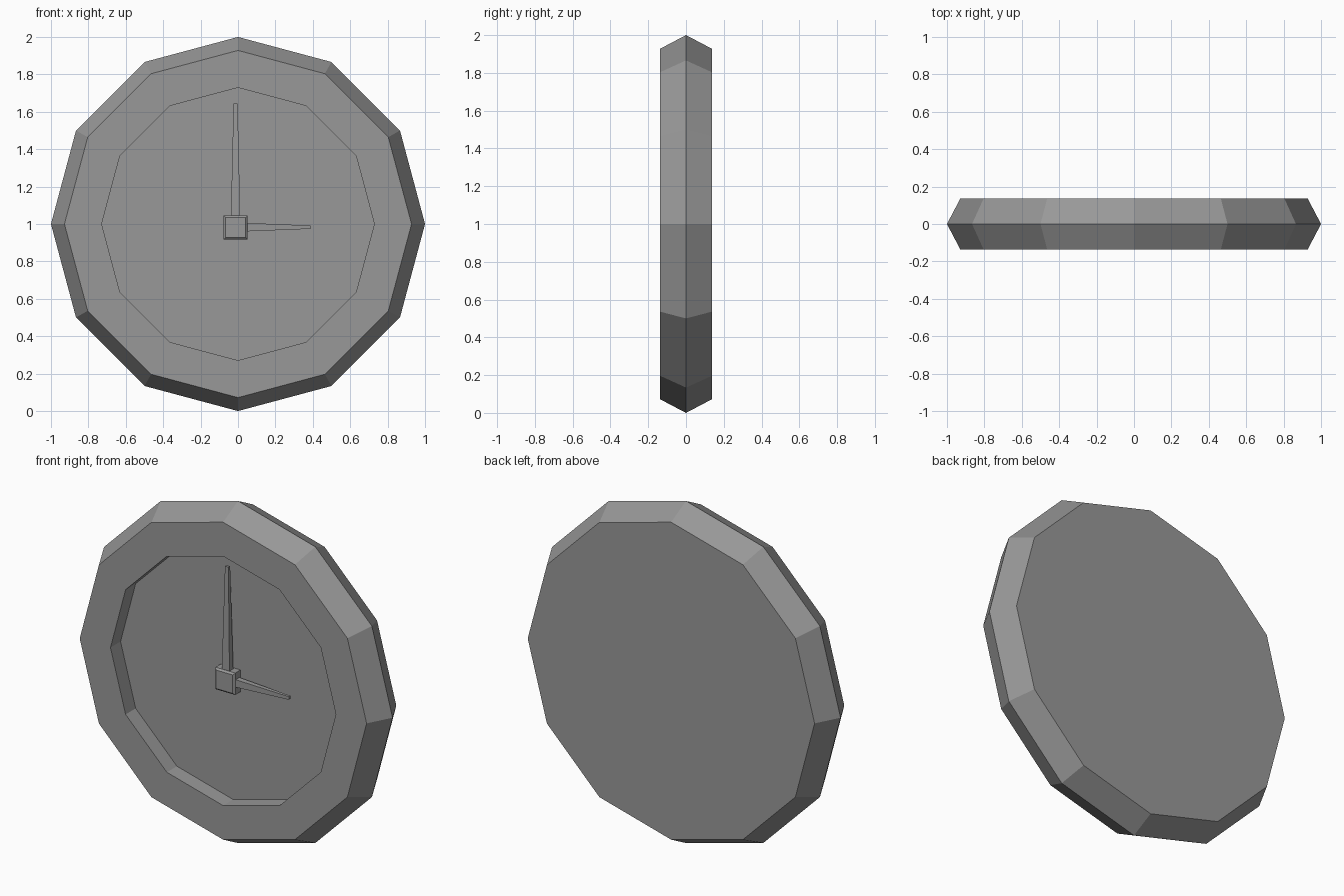
import bpy, bmesh
from math import cos, sin, pi

if "Cube" in bpy.data.objects:
    bpy.data.objects.remove(bpy.data.objects["Cube"])

grey = bpy.data.materials.new("dark_grey")
grey.diffuse_color = (0.315, 0.315, 0.315, 1)
grey.use_nodes = True
grey.node_tree.nodes["Principled BSDF"].inputs["Base Color"].default_value = grey.diffuse_color


def loft(name, rings):
    """Skin a list of equal-length point rings and cap both ends."""
    bm = bmesh.new()
    vs = [[bm.verts.new(p) for p in r] for r in rings]
    n = len(vs[0])
    for a, b in zip(vs, vs[1:]):
        for i in range(n):
            j = (i + 1) % n
            bm.faces.new((a[i], a[j], b[j], b[i]))
    bm.faces.new(vs[0])
    bm.faces.new(vs[-1])
    bmesh.ops.recalc_face_normals(bm, faces=bm.faces)
    me = bpy.data.meshes.new(name)
    bm.to_mesh(me)
    bm.free()
    me.materials.append(grey)
    ob = bpy.data.objects.new(name, me)
    bpy.context.collection.objects.link(ob)
    return ob


def circle(r, y):
    return [(r * cos(i * pi / 6), y, 1 + r * sin(i * pi / 6)) for i in range(12)]


def square(h, y, cx=-0.013, cz=0.981):
    return [(cx + sx * h, y, cz + sz * h) for sx, sz in ((-1, -1), (1, -1), (1, 1), (-1, 1))]


# Twelve-sided case with ridged rim and recessed dial
loft("clock_case", [circle(0.928, 0.137), circle(1.0, 0), circle(0.928, -0.137),
                    circle(0.729, -0.137), circle(0.729, -0.044)])

# Central hub with chamfered front
loft("hub", [square(0.064, -0.05), square(0.064, -0.098), square(0.054, -0.108)])


# Tapered hands: (position along hand, half width, half thickness)
def hand(name, stations, upright):
    rings = []
    for t, w, d in stations:
        ring = []
        for sw, sd in ((-1, -1), (1, -1), (1, 1), (-1, 1)):
            y = -0.078 + sd * d
            ring.append((-0.013 + sw * w, y, t) if upright else (t, y, 0.983 + sw * w))
        rings.append(ring)
    return loft(name, rings)


hand("minute_hand", [(1.03, 0.025, 0.018), (1.645, 0.011, 0.008)], True)
hand("hour_hand", [(0.03, 0.023, 0.018), (0.388, 0.009, 0.007)], False)
